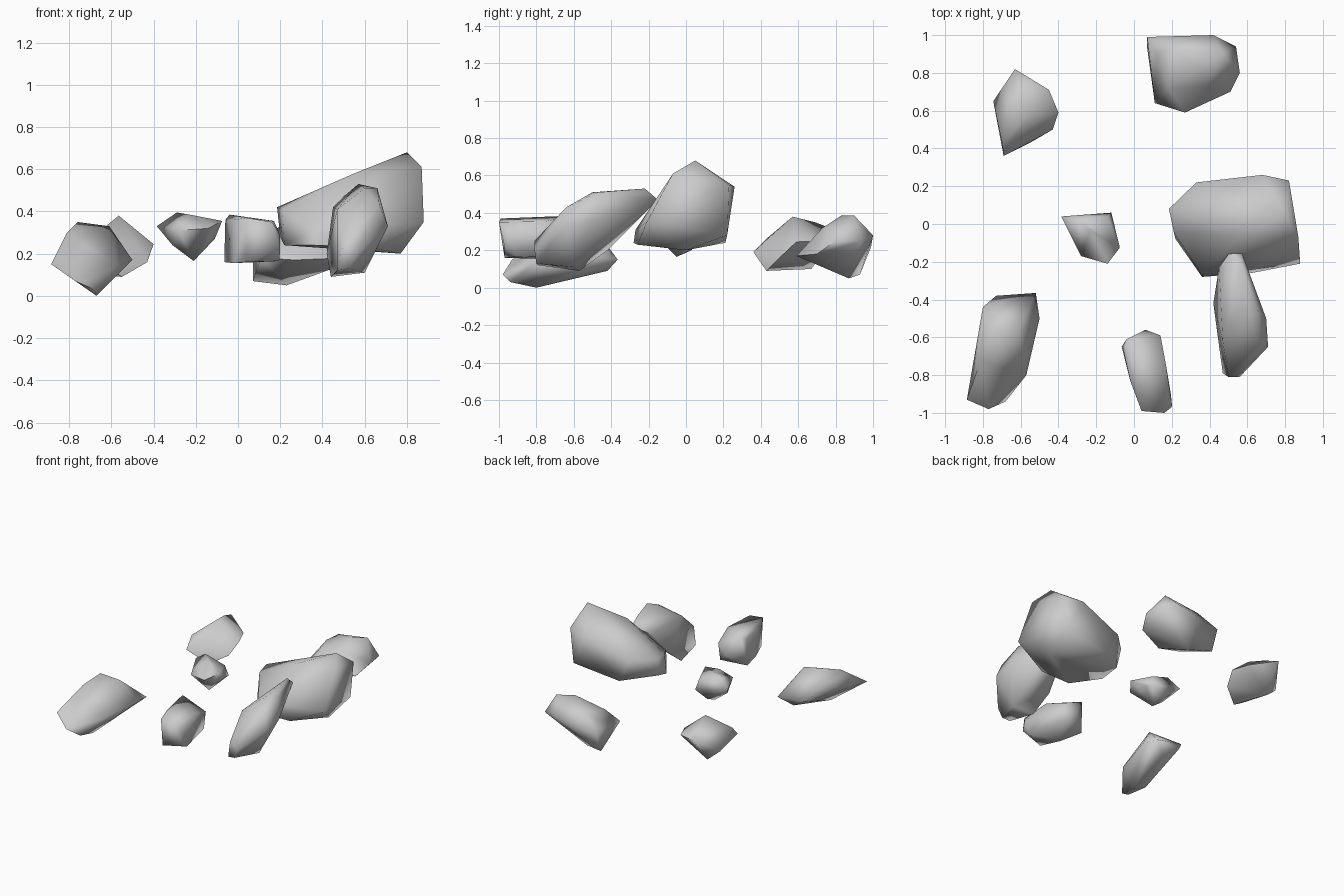
import bpy, bmesh, math


def rock(name, points):
    """Faceted stone: convex hull stretched over a few corner points."""
    bm = bmesh.new()
    for p in points:
        bm.verts.new(p)
    bmesh.ops.convex_hull(bm, input=bm.verts[:], use_existing_faces=False)
    loose = [v for v in bm.verts if not v.link_faces]
    bmesh.ops.delete(bm, geom=loose, context='VERTS')
    bmesh.ops.recalc_face_normals(bm, faces=bm.faces[:])
    mesh = bpy.data.meshes.new(name)
    bm.to_mesh(mesh)
    bm.free()
    ob = bpy.data.objects.new(name, mesh)
    bpy.context.collection.objects.link(ob)
    bpy.ops.object.select_all(action='DESELECT')
    ob.select_set(True)
    bpy.context.view_layer.objects.active = ob
    bpy.ops.object.shade_smooth_by_angle(angle=math.radians(85))
    return ob


# large boulder
rock("large_rock", [
    (.80, .05, .68), (.82, .23, .55), (.68, .26, .54), (.33, .22, .42),
    (.185, .08, .42), (.20, .05, .28), (.22, -.08, .24), (.36, -.28, .24),
    (.36, -.27, .31), (.88, -.21, .35), (.62, -.26, .23), (.77, 0, .20),
    (.87, -.07, .61), (.55, -.07, .58), (.80, .22, .28), (.42, .21, .24),
    (.21, -.04, .41)])

# long stone leaning against the boulder
rock("leaning_rock", [
    (.50, -.16, .47), (.57, -.15, .47), (.57, -.22, .53), (.45, -.23, .42),
    (.66, -.47, .51), (.60, -.50, .51), (.70, -.50, .36), (.71, -.65, .33),
    (.67, -.64, .43), (.56, -.81, .20), (.50, -.81, .25), (.47, -.79, .12),
    (.53, -.80, .13), (.44, -.57, .09), (.42, -.42, .20), (.60, -.60, .11),
    (.47, -.62, .41)])

# front middle stone
rock("front_rock", [
    (-.065, -.65, .16), (-.06, -.65, .36), (-.04, -.61, .385),
    (.06, -.56, .24), (.14, -.59, .30), (.13, -.60, .17), (.195, -.90, .165),
    (.20, -.97, .22), (.20, -.95, .29), (.16, -1, .35), (.04, -.99, .37),
    (.04, -.97, .16), (-.02, -.83, .36), (.17, -.75, .355),
    (-.02, -.82, .155)])

# small centre stone
rock("small_rock", [
    (-.385, .04, .33), (-.12, .06, .26), (-.29, .02, .395),
    (-.23, -.03, .385), (-.075, -.125, .355), (-.11, 0, .27),
    (-.14, -.21, .32), (-.28, -.17, .31), (-.31, -.06, .24),
    (-.21, -.05, .165), (-.20, .03, .20), (-.14, .04, .34)])

# back right stone
rock("back_right_rock", [
    (.07, .99, .22), (.07, .93, .07), (.42, 1, .28), (.54, .94, .25),
    (.56, .80, .25), (.51, .70, .18), (.27, .59, .17), (.11, .64, .18),
    (.23, .87, .05), (.45, .78, .13), (.12, .90, .275), (.20, .93, .33),
    (.47, .90, .385), (.36, .83, .385), (.18, .72, .28), (.38, .73, .32)])

# back left stone
rock("back_left_rock", [
    (-.63, .82, .30), (-.45, .71, .25), (-.40, .59, .245), (-.43, .50, .16),
    (-.69, .36, .19), (-.70, .44, .27), (-.745, .65, .18), (-.565, .57, .38),
    (-.60, .69, .35), (-.55, .43, .09), (-.65, .67, .10)])

# front left long stone
rock("left_rock", [
    (-.885, -.93, .15), (-.77, -.98, .07), (-.68, -.94, .03),
    (-.67, -.80, 0), (-.57, -.80, .14), (-.50, -.50, .17),
    (-.52, -.365, .15), (-.73, -.38, .16), (-.80, -.44, .25),
    (-.76, -.58, .35), (-.61, -.56, .33), (-.81, -.72, .30),
    (-.62, -.42, .09)])
